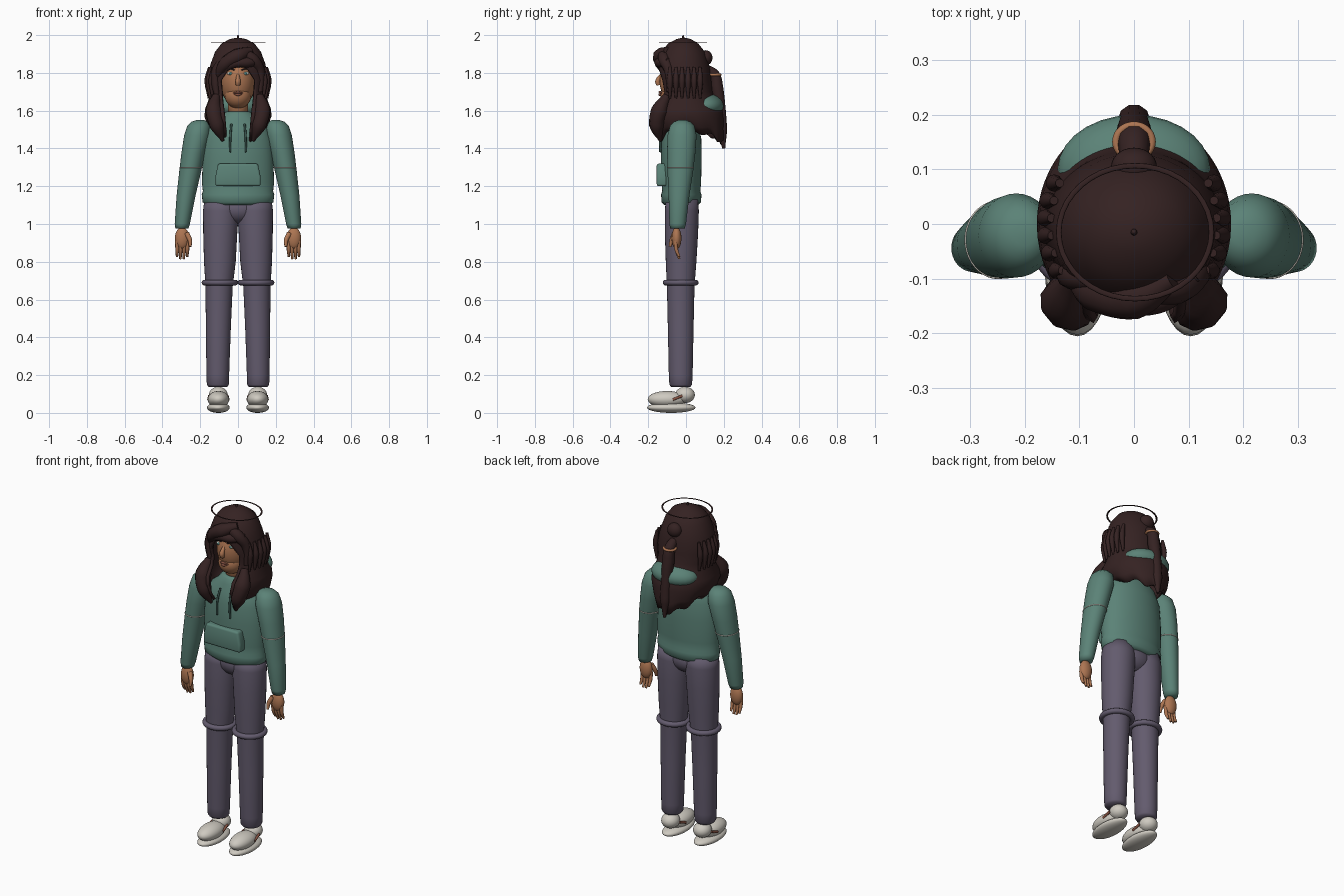
import bpy, bmesh
from math import sin, cos, pi
from mathutils import Vector

cube = bpy.data.objects.get("Cube")
if cube:
    bpy.data.objects.remove(cube)


def material(name, rgb):
    m = bpy.data.materials.new(name)
    m.use_nodes = True
    m.diffuse_color = (*rgb, 1)
    m.node_tree.nodes["Principled BSDF"].inputs["Base Color"].default_value = (*rgb, 1)
    return m


HAIR = material("dark_brown_hair", (0.035, 0.016, 0.016))
GREEN = material("sage_green_cloth", (0.105, 0.225, 0.185))
CORD = material("deep_green_cord", (0.04, 0.09, 0.075))
PANTS = material("grey_violet_cloth", (0.125, 0.105, 0.155))
SKIN = material("warm_skin", (0.42, 0.18, 0.085))
LIPS = material("brown_lips", (0.24, 0.085, 0.055))
SHOE = material("off_white_shoe", (0.62, 0.59, 0.53))
IRIS = material("teal_iris", (0.08, 0.25, 0.23))


def finish(name, bm, mat, smooth=True):
    bmesh.ops.recalc_face_normals(bm, faces=bm.faces)
    me = bpy.data.meshes.new(name)
    bm.to_mesh(me)
    bm.free()
    for p in me.polygons:
        p.use_smooth = smooth
    me.materials.append(mat)
    ob = bpy.data.objects.new(name, me)
    bpy.context.collection.objects.link(ob)
    return ob


def skin_rows(bm, rows, closed):
    n = len(rows[0])
    for a, b in zip(rows, rows[1:]):
        for i in range(n if closed else n - 1):
            j = (i + 1) % n
            bm.faces.new((a[i], a[j], b[j], b[i]))


def loft(name, rings, mat, n=32):
    """Stacked horizontal ellipses: x, y, z, radius x, radius y."""
    bm = bmesh.new()
    rows = [[bm.verts.new((x + rx * cos(2 * pi * i / n), y + ry * sin(2 * pi * i / n), z))
             for i in range(n)] for x, y, z, rx, ry in rings]
    skin_rows(bm, rows, True)
    bm.faces.new(rows[0])
    bm.faces.new(rows[-1])
    return finish(name, bm, mat)


def ball(name, loc, size, mat):
    bm = bmesh.new()
    bmesh.ops.create_uvsphere(bm, u_segments=28, v_segments=16, radius=1)
    for v in bm.verts:
        v.co = Vector(loc) + v.co * Vector(size)
    return finish(name, bm, mat)


def hoop(name, loc, rx, ry, minor, mat, flat=1.0):
    bm = bmesh.new()
    n, k = 40, 10
    rows = []
    for i in range(n):
        a = 2 * pi * i / n
        ring = [2 * pi * j / k for j in range(k)]
        rows.append([bm.verts.new((loc[0] + (rx + minor * cos(b)) * cos(a),
                                   loc[1] + (ry + minor * cos(b)) * sin(a),
                                   loc[2] + minor * flat * sin(b))) for b in ring])
    skin_rows(bm, rows + rows[:1], True)
    return finish(name, bm, mat)


def tube(name, pts, radii, mat):
    """Smooth tapered strand through the points."""
    cu = bpy.data.curves.new(name, "CURVE")
    cu.dimensions = "3D"
    cu.bevel_depth, cu.bevel_resolution, cu.resolution_u = 1, 3, 6
    cu.use_fill_caps = True
    sp = cu.splines.new("BEZIER")
    sp.bezier_points.add(len(pts) - 1)
    for bp, p, r in zip(sp.bezier_points, pts, radii):
        bp.co, bp.radius = p, r
        bp.handle_left_type = bp.handle_right_type = "AUTO"
    cu.materials.append(mat)
    ob = bpy.data.objects.new(name, cu)
    bpy.context.collection.objects.link(ob)
    bpy.ops.object.select_all(action="DESELECT")
    ob.select_set(True)
    bpy.context.view_layer.objects.active = ob
    bpy.ops.object.convert(target="MESH")
    return ob


# Hoodie body, hood, pocket
body = [(1.1, .165, .09), (1.115, .187, .104), (1.155, .192, .107), (1.175, .186, .101),
        (1.22, .191, .105), (1.35, .187, .108), (1.45, .178, .106), (1.52, .15, .092),
        (1.555, .105, .076), (1.585, .08, .068), (1.595, .06, .055)]
loft("hoodie_body", [(0, -.025, z, rx, ry) for z, rx, ry in body], GREEN, 40)
ball("hood", (0, .1, 1.625), (.14, .1, .068), GREEN)
bm = bmesh.new()
outline = [(-.12, 1.2), (.12, 1.2), (.12, 1.25), (.105, 1.32), (-.105, 1.32), (-.12, 1.25)]
face = bm.faces.new([bm.verts.new((x, -.1, z)) for x, z in outline])
ext = bmesh.ops.extrude_face_region(bm, geom=[face])["geom"]
bmesh.ops.translate(bm, vec=(0, -.055, 0), verts=[g for g in ext if isinstance(g, bmesh.types.BMVert)])
pocket = finish("front_pocket", bm, GREEN)
bev = pocket.modifiers.new("round", "BEVEL")
bev.width, bev.segments = .012, 3

# Pelvis, head, neck
ball("pelvis", (0, -.022, 1.08), (.12, .085, .08), PANTS)
ball("head", (0, -.02, 1.76), (.093, .12, .145), SKIN)
ball("jaw", (0, -.06, 1.68), (.07, .075, .068), SKIN)
loft("neck", [(0, -.02, 1.56, .055, .055), (0, -.02, 1.7, .05, .05)], SKIN)
tube("nose", [(0, -.13, 1.79), (0, -.15, 1.755), (0, -.145, 1.735)], (.008, .014, .012), SKIN)
tube("upper_lip", [(-.028, -.128, 1.692), (0, -.138, 1.698), (.028, -.128, 1.692)], (.002, .007, .002), LIPS)
tube("lower_lip", [(-.024, -.127, 1.688), (0, -.138, 1.685), (.024, -.127, 1.688)], (.002, .008, .002), LIPS)

for s, side in ((1, "left"), (-1, "right")):
    # Face details
    ball(side + "_eye", (s * .04, -.117, 1.797), (.018, .012, .009), SHOE)
    ball(side + "_iris", (s * .04, -.127, 1.797), (.007, .004, .008), IRIS)
    tube(side + "_brow", [(s * .018, -.132, 1.815), (s * .045, -.122, 1.822), (s * .066, -.105, 1.812)],
         (.003, .005, .002), HAIR)

    # Sleeve with elbow seam
    sleeve = [(.2, -.02, 1.55, .02, .02), (.203, -.02, 1.542, .042, .042), (.208, -.02, 1.52, .06, .064),
              (.216, -.021, 1.47, .069, .077), (.235, -.025, 1.38, .064, .075), (.253, -.03, 1.28, .058, .068),
              (.275, -.037, 1.15, .05, .055), (.295, -.044, 1, .04, .044), (.297, -.045, .975, .034, .038)]
    loft(side + "_sleeve", [(s * r[0], *r[1:]) for r in sleeve], GREEN)
    hoop(side + "_elbow_seam", (s * .249, -.029, 1.3), .059, .069, .003, SHOE)

    # Hand
    ball(side + "_palm", (s * .296, -.05, .925), (.038, .026, .058), SKIN)
    for i in range(4):
        x, drop = .268 + .018 * i, .012 * (i in (0, 3))
        tube(f"{side}_finger_{i + 1}", [(s * x, -.056, .91), (s * x, -.05, .86), (s * (x + .001), -.035, .815 + drop)],
             (.011, .01, .006), SKIN)
    tube(side + "_thumb", [(s * .272, -.06, .95), (s * .255, -.075, .915), (s * .253, -.085, .88)],
         (.015, .012, .007), SKIN)

    # Trouser leg with knee ring
    leg = [(.088, -.022, 1.13, .09, .085), (.09, -.022, 1.07, .095, .09), (.094, -.024, .95, .09, .088),
           (.096, -.026, .8, .084, .081), (.1, -.028, .67, .072, .073), (.104, -.028, .45, .066, .068),
           (.107, -.028, .2, .06, .063), (.107, -.028, .15, .058, .06), (.107, -.028, .138, .05, .052)]
    loft(side + "_trouser_leg", [(s * r[0], *r[1:]) for r in leg], PANTS)
    hoop(side + "_knee_ring", (s * .096, -.028, .69), .082, .08, .015, PANTS)

    # Shoe
    ball(side + "_sole", (s * .104, -.078, .028), (.06, .128, .028), SHOE)
    ball(side + "_shoe_upper", (s * .104, -.1, .072), (.057, .103, .044), SHOE)
    ball(side + "_shoe_heel", (s * .104, -.005, .095), (.05, .052, .043), SHOE)
    for k, edge in ((1, "outer"), (-1, "inner")):
        tube(f"{side}_shoe_{edge}_strip", [(s * .104 + k * .053, -.07, .07), (s * .104 + k * .048, -.02, .09)],
             (.007, .007), LIPS)

    # Drawstring
    tube(side + "_drawstring", [(s * .035, -.115, 1.53), (s * .04, -.134, 1.47), (s * .043, -.136, 1.38)],
         (.006, .006, .006), CORD)

    # Side hair strands
    for i in range(6):
        y = -.085 + .032 * i
        x = .163 * (1 - (y / .17) ** 2) ** .5
        tube(f"{side}_side_strand_{i + 1}", [(s * x * .93, y, 1.83), (s * x, y, 1.76), (s * x * .95, y, 1.665)],
             (.008, .016, .006), HAIR)
    # Front lock
    tube(side + "_front_lock", [(s * .115, -.1, 1.68), (s * .128, -.14, 1.6), (s * .11, -.155, 1.52), (s * .08, -.135, 1.44)],
         (.02, .045, .04, .008), HAIR)

# Long hair: open sheet with a gap for the face (z, radius x, radius y, centre y, half gap, side lift)
rows = [(1.985, .015, .015, -.012, 0, 0), (1.978, .045, .04, -.012, 0, 0), (1.955, .088, .08, -.015, 0, 0),
        (1.91, .122, .116, -.015, 0, 0), (1.85, .144, .135, -.015, 0, 0), (1.82, .152, .14, -.012, .35, 0),
        (1.76, .164, .142, -.008, .6, 0), (1.7, .152, .14, 0, .62, 0), (1.66, .155, .155, 0, .58, 0),
        (1.61, .174, .193, 0, .47, 0), (1.56, .178, .2, 0, .43, .01), (1.49, .16, .19, .01, .45, .03),
        (1.43, .13, .18, .02, .55, .06)]
bm = bmesh.new()
n = 60
sheet = []
for z, rx, ry, cy, gap, lift in rows:
    angles = [gap + (2 * pi - 2 * gap) * i / n for i in range(n + 1)]
    sheet.append([bm.verts.new((rx * sin(a), cy - ry * cos(a),
                                z + lift * sin(a) ** 2 + lift * .2 * sin(9 * a))) for a in angles])
skin_rows(bm, sheet, False)
bm.faces.new(sheet[0][:-1])
bmesh.ops.remove_doubles(bm, verts=bm.verts, dist=.0001)
hair = finish("long_hair", bm, HAIR)
sol = hair.modifiers.new("thickness", "SOLIDIFY")
sol.thickness, sol.offset = .014, -1

# Swept fringe
tube("fringe_main", [(.07, -.1, 1.92), (.0, -.135, 1.89), (-.07, -.125, 1.845), (-.115, -.095, 1.77)],
     (.02, .04, .036, .012), HAIR)
tube("fringe_lower", [(.11, -.09, 1.86), (.05, -.135, 1.855), (-.02, -.14, 1.85), (-.09, -.12, 1.8)],
     (.02, .027, .026, .01), HAIR)
tube("fringe_left", [(.02, -.12, 1.91), (.08, -.115, 1.87), (.115, -.09, 1.81), (.118, -.09, 1.7)],
     (.025, .032, .026, .014), HAIR)
tube("fringe_right", [(-.06, -.105, 1.88), (-.11, -.095, 1.82), (-.118, -.095, 1.74), (-.11, -.1, 1.67)],
     (.02, .026, .022, .012), HAIR)

# Bun, tie and ponytail
ball("bun", (0, .105, 1.88), (.042, .035, .04), HAIR)
tube("ponytail", [(0, .11, 1.82), (0, .15, 1.79), (0, .165, 1.72), (0, .18, 1.62), (0, .19, 1.5), (0, .2, 1.4)],
     (.025, .03, .034, .03, .03, .008), HAIR)
hoop("hair_tie", (0, .151, 1.79), .033, .03, .007, SKIN)

# Crown tip and flat floating ring
ball("crown_tip", (0, -.015, 1.987), (.006, .006, .013), HAIR)
hoop("head_ring", (.002, -.015, 1.962), .14, .122, .005, HAIR, .3)
